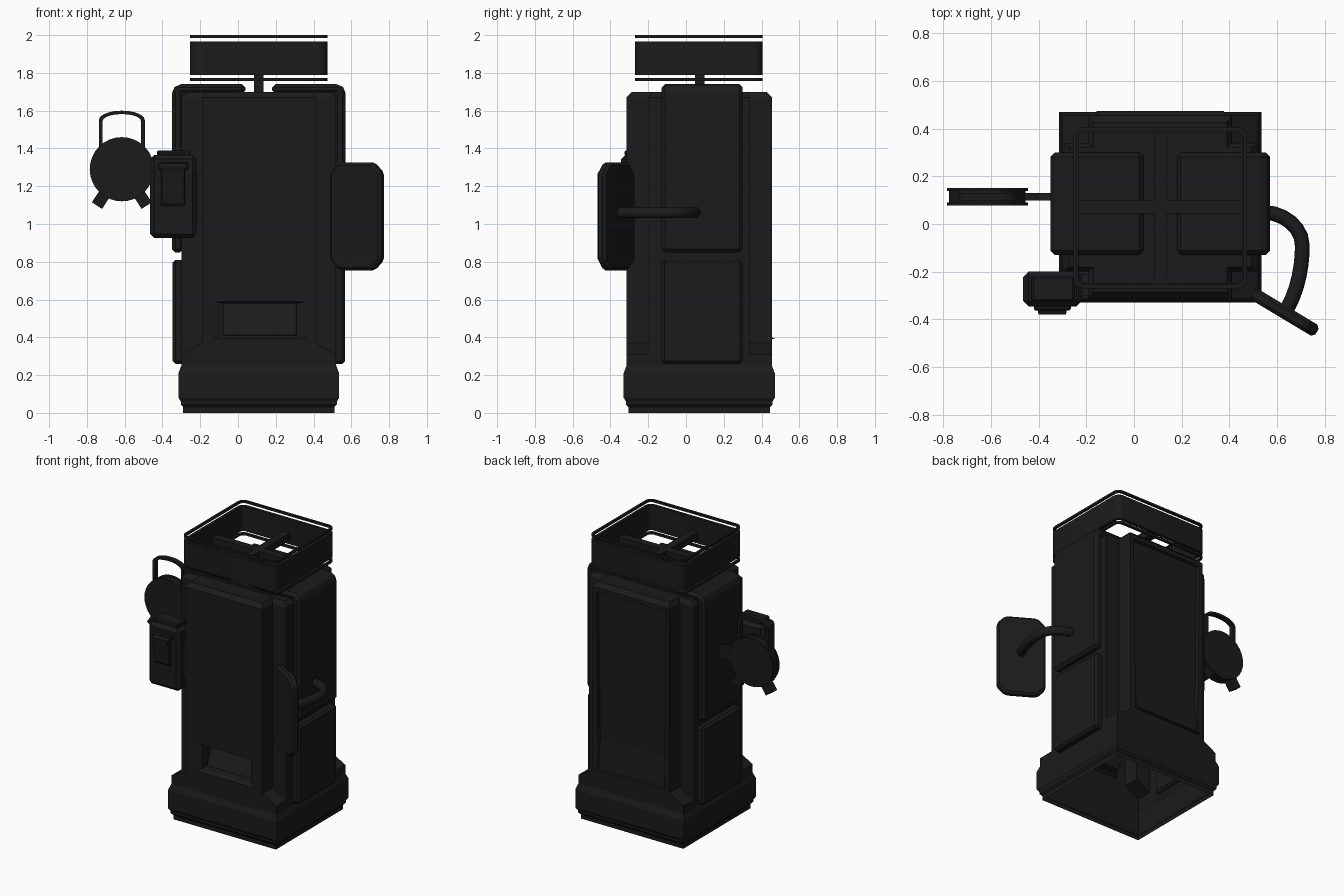
import bpy, bmesh, math
from mathutils import Vector, Matrix

if "Cube" in bpy.data.objects:
    bpy.data.objects.remove(bpy.data.objects["Cube"])

CX, CY = 0.11, 0.07            # centre of the booth column
dark = bpy.data.materials.new("dark_metal")
dark.diffuse_color = (0.011, 0.011, 0.011, 1)
dark.use_nodes = True
dark.node_tree.nodes["Principled BSDF"].inputs["Base Color"].default_value = dark.diffuse_color


def finish(name, bm, bevel=0, smooth=False):
    me = bpy.data.meshes.new(name)
    bm.to_mesh(me)
    bm.free()
    ob = bpy.data.objects.new(name, me)
    bpy.context.collection.objects.link(ob)
    me.materials.append(dark)
    if bevel:
        m = ob.modifiers.new("bevel", 'BEVEL')
        m.width, m.segments, m.limit_method = bevel, 1, 'ANGLE'
    if smooth:
        bpy.context.view_layer.objects.active = ob
        ob.select_set(True)
        bpy.ops.object.shade_smooth_by_angle(angle=math.radians(35))
        ob.select_set(False)
    return ob


def loft_bm(rings, cap0=True, cap1=True, closed=False):
    bm = bmesh.new()
    vs = [[bm.verts.new(p) for p in r] for r in rings]
    n = len(rings[0])
    pairs = list(zip(vs, vs[1:])) + ([(vs[-1], vs[0])] if closed else [])
    for a, b in pairs:
        for i in range(n):
            j = (i + 1) % n
            bm.faces.new((a[i], a[j], b[j], b[i]))
    if cap0 and not closed:
        bm.faces.new(vs[0][::-1])
    if cap1 and not closed:
        bm.faces.new(vs[-1])
    bmesh.ops.remove_doubles(bm, verts=bm.verts, dist=1e-5)
    bmesh.ops.recalc_face_normals(bm, faces=bm.faces)
    return bm


def prism(name, pts, y0, y1, bevel=0, smooth=False):
    """Extrude an x-z outline along y."""
    return finish(name, loft_bm([[(x, y, z) for x, z in pts] for y in (y0, y1)]), bevel, smooth)


def box(name, x, y, z, bevel=0):
    return prism(name, [(x[0], z[0]), (x[1], z[0]), (x[1], z[1]), (x[0], z[1])], *y, bevel)


# --- Booth shell: square plinth rising into a column with notched corners, open below
def ring(d, zA, zP=None, zB=None, notch=False, nx=0.30, ny=0.27):
    zP = zA if zP is None else zP
    zB = zA if zB is None else zB
    hx, hy = 0.425 - d, 0.40 - d
    out = []
    for k, (sx, sy) in enumerate(((-1, -1), (1, -1), (1, 1), (-1, 1))):
        A = (CX + sx * nx, CY + sy * hy, zA)
        B = (CX + sx * hx, CY + sy * ny, zB)
        P = (CX + sx * (nx if notch else hx), CY + sy * (ny if notch else hy), zP)
        out += [B, P, A] if k % 2 == 0 else [A, P, B]
    return out


rings = [ring(d, z) for z, d in ((0, .025), (.03, .025), (.045, .012), (.06, .012),
                                 (.08, 0), (.21, 0), (.25, .015))]
rings += [ring(.015, .37, .31, .31), ring(.015, .37, .37, .31, True)]
rings += [ring(.015, z, notch=True) for z in (.39, .60, 1.67)]
rings += [ring(.045, 1.70, notch=True, nx=.28, ny=.25)]
bm = loft_bm(rings, cap0=False)
top = max(bm.faces, key=lambda f: f.calc_center_median().z)
if top.normal.z < 0:
    bmesh.ops.reverse_faces(bm, faces=bm.faces)
bm.normal_update()

# dispenser pocket in the front
front = [f for f in bm.faces if f.normal.y < -.9 and .45 < f.calc_center_median().z < .55
         and abs(f.calc_center_median().x - CX) < .1
         and f.calc_center_median().y < -.28]
f = front[0]
for x0, x1, z0, z1, yb, yt in ((-.125, .36, .395, .59, -.315, -.315),
                               (-.075, .31, .41, .58, -.295, -.295),
                               (-.073, .308, .412, .578, -.24, -.17)):
    bmesh.ops.inset_individual(bm, faces=[f], thickness=.004)
    for v in f.verts:
        up = v.co.z > .495
        v.co = Vector((x0 if v.co.x < CX else x1, yt if up else yb, z1 if up else z0))
bm.normal_update()

# recessed panel in the back
back = [f for f in bm.faces if f.normal.y > .9 and f.calc_center_median().y > .44
        and f.calc_center_median().z > .37 and abs(f.calc_center_median().x - CX) < .1]
bmesh.ops.inset_region(bm, faces=back, thickness=.04, depth=0)
bmesh.ops.inset_region(bm, faces=back, thickness=.006, depth=-.02)
finish("booth_shell", bm)

# --- Side cladding: upper panels wrap over the roof, lower panels are flat
for s, side in ((-1, "left"), (1, "right")):
    X = lambda d: CX + s * d
    prism(side + "_upper_panel",
          [(X(.07), 1.69), (X(.07), 1.74), (X(.43), 1.74), (X(.46), 1.71),
           (X(.46), .85), (X(.40), .85), (X(.40), 1.69)], -.13, .30, .018)
    box(side + "_lower_panel", sorted((X(.39), X(.457))), (-.13, .30), (.26, .81), .015)


# --- Roof sign: open rounded frame, two trim hoops, cross and post
def rounded(hx, hy, r, z, n=4):
    pts = []
    for k, (sx, sy) in enumerate(((1, 1), (-1, 1), (-1, -1), (1, -1))):
        for i in range(n + 1):
            a = math.pi / 2 * (k + i / n)
            pts.append((CX + sx * (hx - r) + r * math.cos(a),
                        CY - .002 + sy * (hy - r) + r * math.sin(a), z))
    return pts


for name, z0, z1, t in (("sign_frame", 1.79, 1.965, .022), ("sign_top_hoop", 1.985, 2.0, .016),
                        ("sign_bottom_hoop", 1.757, 1.772, .016)):
    o, i = (.365, .338, .045), (.365 - t, .338 - t, .045 - t)
    finish(name, loft_bm([rounded(*o, z0), rounded(*o, z1), rounded(*i, z1), rounded(*i, z0)],
                         closed=True), smooth=True)
box("sign_bar_x", (-.24, .46), (.045, .10), (1.82, 1.87))
box("sign_bar_y", (.083, .137), (-.255, .39), (1.82, 1.87))
box("sign_post", (.085, .135), (.047, .098), (1.69, 1.83))

# --- Wall unit at the front left corner
box("wall_unit_body", (-.465, -.22), (-.345, -.2), (.925, 1.365), .022)
box("wall_unit_cap", (-.43, -.25), (-.325, -.22), (1.36, 1.39), .008)
box("wall_unit_header", (-.42, -.265), (-.362, -.33), (1.285, 1.325), .006)
finish("wall_unit_screen", loft_bm([
    [(-.41, -.34, 1.09), (-.28, -.34, 1.09), (-.28, -.34, 1.31), (-.41, -.34, 1.31)],
    [(-.40, -.358, 1.11), (-.285, -.358, 1.11), (-.285, -.38, 1.285), (-.40, -.38, 1.285)]]))
box("wall_unit_bracket", (-.24, -.19), (-.30, -.21), (1.02, 1.27))

# --- Round device on the left side with handle, feet and bracket
DX, DZ = -.615, 1.29


def disc_ring(r, y, n=32):
    return [(DX + r * math.cos(2 * math.pi * i / n), y, DZ + r * math.sin(2 * math.pi * i / n))
            for i in range(n)]


finish("round_device", loft_bm([disc_ring(r, y) for r, y in (
    (.17, .077), (.17, .09), (.16, .09), (.16, .138), (.17, .138), (.17, .15))]), smooth=True)


def arch(w, z, h):
    arc = [(DX - w * math.cos(math.pi * i / 10), z + h * math.sin(math.pi * i / 10))
           for i in range(11)]
    return [(DX - w, 1.38)] + arc + [(DX + w, 1.38)]


prism("device_handle", arch(.122, 1.55, .05) + arch(.102, 1.545, .037)[::-1], .098, .13)
for s, side in ((-1, "left"), (1, "right")):
    foot = box("device_%s_foot" % side, (-.032, .032), (-.025, .025), (-.045, .045))
    foot.matrix_world = (Matrix.Translation((DX + s * .107, .114, 1.135))
                         @ Matrix.Rotation(-s * .58, 4, 'Y'))
box("device_bracket", (-.46, -.34), (.098, .13), (1.24, 1.33))

# --- Angled octagonal plate on a curved arm, right side
w, h, c = .158, .285, .055
plate = prism("side_plate", [(-w + c, -h), (w - c, -h), (w, -h + c), (w, h - c),
                             (w - c, h), (-w + c, h), (-w, h - c), (-w, -h + c)],
              -.027, .027, .014)
plate.matrix_world = (Matrix.Translation((.632, -.371, 1.04))
                      @ Matrix.Rotation(math.radians(-31), 4, 'Z'))

cu = bpy.data.curves.new("plate_arm", 'CURVE')
cu.dimensions, cu.bevel_depth, cu.bevel_resolution = '3D', .031, 3
cu.use_fill_caps = True
sp = cu.splines.new('BEZIER')
path = [((.55, .048), (.06, 0)), ((.706, -.09), (0, -.08)), ((.645, -.35), (-.045, -.08))]
sp.bezier_points.add(len(path) - 1)
for p, ((x, y), (tx, ty)) in zip(sp.bezier_points, path):
    p.co = (x, y, 1.06)
    p.handle_left = (x - tx, y - ty, 1.06)
    p.handle_right = (x + tx * 1.2, y + ty, 1.06)
sp.resolution_u = 6
cu.materials.append(dark)
bpy.context.collection.objects.link(bpy.data.objects.new("plate_arm", cu))
